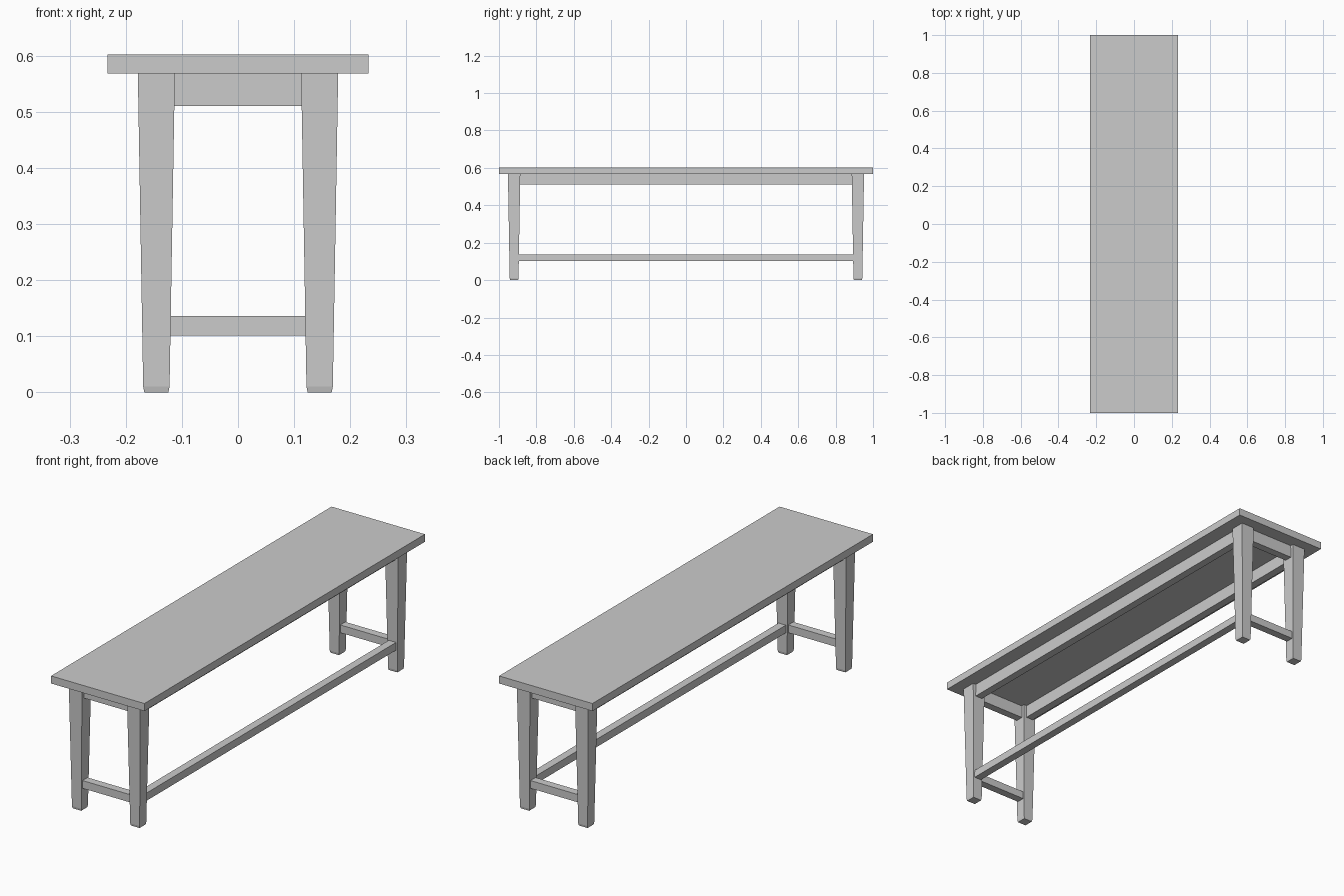
import bpy, bmesh

if "Cube" in bpy.data.objects:
    bpy.data.objects.remove(bpy.data.objects["Cube"])

LX, LY = 0.1455, 0.919      # leg centres
TOP_Z, SEAT_Z = 0.602, 0.568


def loft(name, rings, centre=(0, 0)):
    """Closed solid through rectangular rings (half_x, half_y, z)."""
    bm = bmesh.new()
    loops = [[bm.verts.new((centre[0] + sx * hx, centre[1] + sy * hy, z))
              for sx, sy in ((-1, -1), (1, -1), (1, 1), (-1, 1))]
             for hx, hy, z in rings]
    bm.faces.new(loops[0][::-1])
    bm.faces.new(loops[-1])
    for a, b in zip(loops, loops[1:]):
        for i in range(4):
            j = (i + 1) % 4
            bm.faces.new((a[i], a[j], b[j], b[i]))
    mesh = bpy.data.meshes.new(name)
    bm.to_mesh(mesh)
    bm.free()
    obj = bpy.data.objects.new(name, mesh)
    bpy.context.collection.objects.link(obj)
    return obj


def bar(name, hx, hy, z0, z1, centre):
    return loft(name, [(hx, hy, z0), (hx, hy, z1)], centre)


# Seat plank
bar("seat", 0.233, 1.0, SEAT_Z, TOP_Z, (0, 0))

# Tapered legs with slightly eased feet
for sy, end in ((-1, "front"), (1, "back")):
    for sx, side in ((-1, "left"), (1, "right")):
        loft(f"{end}_{side}_leg",
             [(0.0215, 0.0215, 0), (0.0235, 0.0235, 0.01), (0.033, 0.033, SEAT_Z)],
             (sx * LX, sy * LY))

    # Short apron and short stretcher at each end
    bar(f"{end}_apron", LX - 0.032, 0.018, 0.51, SEAT_Z, (0, sy * LY))
    bar(f"{end}_stretcher", LX - 0.024, 0.018, 0.101, 0.136, (0, sy * LY))

# Long aprons under both sides of the seat
for sx, side in ((-1, "left"), (1, "right")):
    bar(f"{side}_apron", 0.018, LY - 0.032, 0.51, SEAT_Z, (sx * LX, 0))

# Single long stretcher on the right side only
bar("right_stretcher", 0.018, LY - 0.024, 0.101, 0.136, (LX, 0))
